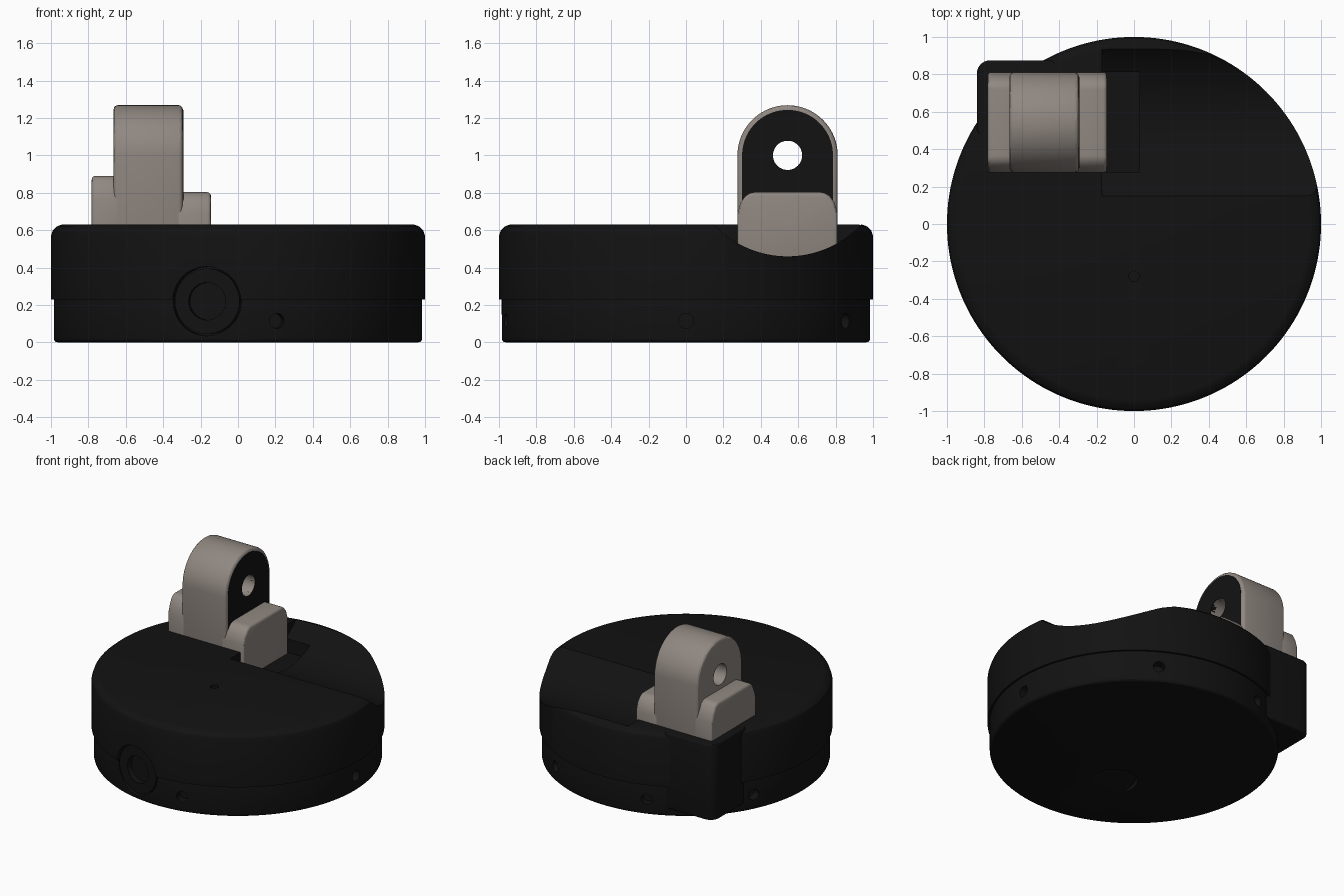
import bpy, bmesh, math
from mathutils import Vector, Matrix

if "Cube" in bpy.data.objects:
    bpy.data.objects.remove(bpy.data.objects["Cube"])


def material(name, rgb):
    m = bpy.data.materials.new(name)
    m.diffuse_color = (*rgb, 1)
    m.use_nodes = True
    m.node_tree.nodes["Principled BSDF"].inputs["Base Color"].default_value = m.diffuse_color
    return m


BLACK = material("black", (0.006, 0.006, 0.006))
TAUPE = material("taupe", (0.28, 0.245, 0.22))


def make(name, bm, mat):
    bmesh.ops.recalc_face_normals(bm, faces=bm.faces)
    me = bpy.data.meshes.new(name)
    bm.to_mesh(me)
    bm.free()
    ob = bpy.data.objects.new(name, me)
    bpy.context.collection.objects.link(ob)
    if mat:
        me.materials.append(mat)
    return ob


def apply(ob, kind, **settings):
    mod = ob.modifiers.new(kind, kind)
    for key, value in settings.items():
        setattr(mod, key, value)
    bpy.context.view_layer.objects.active = ob
    bpy.ops.object.modifier_apply(modifier=mod.name)


def bevel(ob, width, segments=3):
    apply(ob, 'BEVEL', width=width, segments=segments,
          limit_method='ANGLE', angle_limit=math.radians(30))
    return ob


def cut(targets, cutter):
    cutter.hide_render = True
    for t in targets:
        apply(t, 'BOOLEAN', operation='DIFFERENCE', object=cutter, solver='EXACT')
    bpy.data.objects.remove(cutter)


def prism(name, pts, lo, hi, mat=None, axis='X'):
    """Extrude a 2D outline: (y, z) along x, or (x, y) along z."""
    bm = bmesh.new()

    def co(p, d):
        return (d, *p) if axis == 'X' else (*p, d)
    a = [bm.verts.new(co(p, lo)) for p in pts]
    b = [bm.verts.new(co(p, hi)) for p in pts]
    bm.faces.new(a)
    bm.faces.new(b)
    n = len(pts)
    for i in range(n):
        bm.faces.new((a[i], a[(i + 1) % n], b[(i + 1) % n], b[i]))
    return make(name, bm, mat)


def cylinder(name, p0, p1, r, mat=None, seg=48):
    p0, p1 = Vector(p0), Vector(p1)
    d = p1 - p0
    mtx = Matrix.Translation((p0 + p1) / 2) @ d.to_track_quat('Z', 'Y').to_matrix().to_4x4()
    bm = bmesh.new()
    bmesh.ops.create_cone(bm, cap_ends=True, segments=seg, radius1=r, radius2=r,
                          depth=d.length, matrix=mtx)
    return make(name, bm, mat)


def radial(name, angle, z, r0, r1, r, mat=None):
    c, s = math.cos(angle), math.sin(angle)
    return cylinder(name, (r0 * c, r0 * s, z), (r1 * c, r1 * s, z), r, mat)


def arch(half, z_low, y=0.543, z=1.0):
    """Tab outline: straight sides with a half-round top."""
    arc = [(y + half * math.cos(math.pi * i / 40), z + half * math.sin(math.pi * i / 40))
           for i in range(41)]
    return [(y + half, z_low)] + arc + [(y - half, z_low)]


# round housing: base and slightly wider cap
base = bevel(cylinder("base", (0, 0, 0), (0, 0, 0.3), 0.985, BLACK, 160), 0.022)
cap = bevel(cylinder("cap", (0, 0, 0.23), (0, 0, 0.63), 1.0, BLACK, 160), 0.004, 1)
bpy.data.objects.remove(cap)
bm = bmesh.new()
profile = [(0, 0.23), (1.0, 0.23), (1.0, 0.57), (0.99, 0.60), (0.965, 0.622), (0.94, 0.63), (0, 0.63)]
vs = [bm.verts.new((r, 0, z)) for r, z in profile]
edges = [bm.edges.new(e) for e in zip(vs, vs[1:])]
bmesh.ops.spin(bm, geom=vs + edges, cent=(0, 0, 0), axis=(0, 0, 1),
               angle=2 * math.pi, steps=160)
bmesh.ops.remove_doubles(bm, verts=bm.verts, dist=1e-4)
cap = make("cap", bm, BLACK)

# square corner bulge under the hinge, with a rounded outer corner
corner = [(-0.77 + 0.07 * math.cos(a), 0.805 + 0.07 * math.sin(a))
          for a in [math.pi / 2 + i * math.pi / 16 for i in range(9)]]
bulge = prism("corner_bulge", corner + [(-0.84, 0.50), (-0.80, 0.42), (-0.4, 0.42), (-0.38, 0.82), (-0.44, 0.875)],
              0.06, 0.629, BLACK, 'Z')
bevel(bulge, 0.012)

# curved swing trough concentric with the hinge hole, plus pocket beside the hinge
cut([cap], cylinder("trough_cutter", (-0.17, 0.543, 1.0), (1.3, 0.543, 1.0), 0.54, None, 128))
pocket = [(-0.17, 0.275), (0.03, 0.275), (0.03, 0.812), (-0.17, 0.812)]
cut([cap], prism("pocket_cutter", pocket, 0.43, 0.7, None, 'Z'))

# small holes in the top and around the base
cut([cap], cylinder("top_hole_cutter", (0, -0.28, 0.58), (0, -0.28, 0.7), 0.028, None, 24))
for a in [math.asin(0.21) - math.pi / 2, 0, -1.3 + math.pi * 1.02, math.radians(-75) + math.pi * 0.75,
          math.radians(-72) + math.pi * 1.25]:
    cut([base], radial("hole_cutter", a, 0.115, 0.92, 1.1, 0.04))

# finger scoop on the underside
cut([base], cylinder("scoop_cutter", (-0.15, -0.36, -0.10), (-0.15, -0.40, 0.025), 0.16))

# round front port with an inset plug
port = -math.pi / 2 - math.asin(0.17)
cut([base, cap], radial("port_cutter", port, 0.22, 0.92, 1.1, 0.185))
plug = radial("port_plug", port, 0.22, 0.88, 0.972, 0.175, BLACK)
cut([plug], radial("plug_cutter", port, 0.22, 0.93, 1.1, 0.10))

# hinge tab with black side panel
tab = bevel(prism("hinge_tab", arch(0.268, 0.5), -0.665, -0.295, TAUPE), 0.022)
panel = prism("hinge_tab_panel", arch(0.243, 0.55), -0.33, -0.2925, BLACK)
for part in (tab, panel):
    cut([part], cylinder("pin_hole_cutter", (-0.9, 0.543, 1.0), (0, 0.543, 1.0), 0.078))


# shoulder blocks either side of the tab
def shoulder(name, lo, hi, bottom, shoulder_z, top):
    half = [(0.268, bottom), (0.268, shoulder_z), (0.25, shoulder_z + 0.06), (0.225, top - 0.02), (0.195, top)]
    y = 0.543
    pts = [(y + d, z) for d, z in half] + [(y - d, z) for d, z in reversed(half)]
    return bevel(prism(name, pts, lo, hi, TAUPE), 0.018)


left = shoulder("left_shoulder", -0.782, -0.63, 0.5, 0.76, 0.89)
right = shoulder("right_shoulder", -0.34, -0.145, 0.41, 0.69, 0.803)

# smooth shading with crisp edges
for ob in bpy.context.scene.objects:
    bpy.ops.object.select_all(action='DESELECT')
    ob.select_set(True)
    bpy.context.view_layer.objects.active = ob
    bpy.ops.object.shade_smooth_by_angle(angle=math.radians(30))
